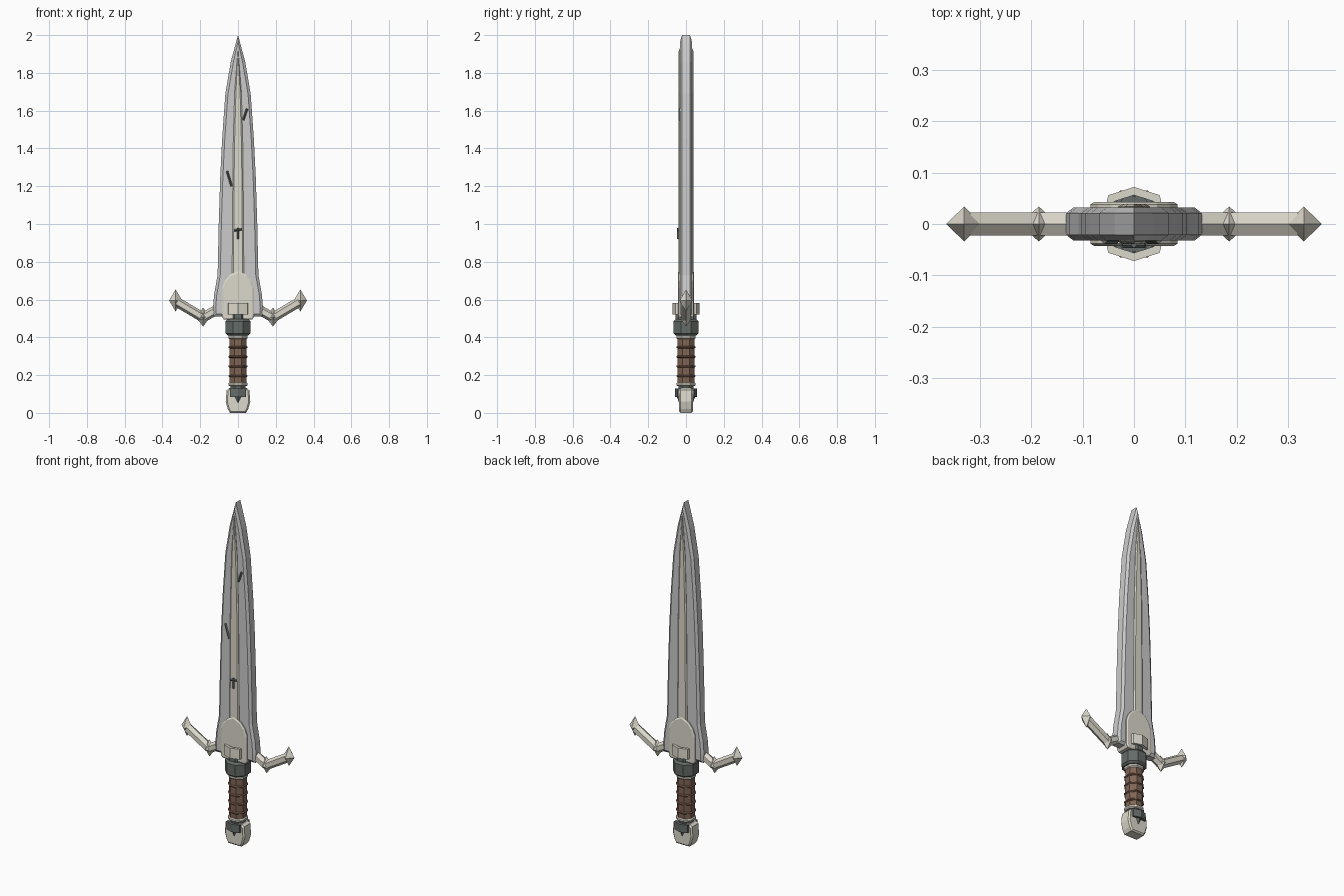
import bpy, bmesh, math
from mathutils import Vector, Matrix

if "Cube" in bpy.data.objects:
    bpy.data.objects.remove(bpy.data.objects["Cube"])

COLOURS = {"steel": (0.55, 0.55, 0.57, 1), "bone": (0.72, 0.69, 0.60, 1),
           "iron": (0.13, 0.15, 0.14, 1), "leather": (0.22, 0.13, 0.09, 1)}
MATS = {}
for key, colour in COLOURS.items():
    MATS[key] = bpy.data.materials.new(key)
    MATS[key].diffuse_color = colour


def finish(name, bm, mat):
    bmesh.ops.recalc_face_normals(bm, faces=bm.faces)
    mesh = bpy.data.meshes.new(name)
    bm.to_mesh(mesh)
    bm.free()
    mesh.materials.append(MATS[mat])
    ob = bpy.data.objects.new(name, mesh)
    bpy.context.collection.objects.link(ob)
    return ob


def loft(name, rings, mat, closed=False):
    """Skin a list of equal-length point rings, capped or joined end to end."""
    bm = bmesh.new()
    vs = [[bm.verts.new(p) for p in r] for r in rings]
    n = len(rings[0])
    pairs = list(zip(vs, vs[1:] + vs[:1])) if closed else list(zip(vs, vs[1:]))
    for a, b in pairs:
        for i in range(n):
            j = (i + 1) % n
            bm.faces.new((a[i], a[j], b[j], b[i]))
    if not closed:
        bm.faces.new(vs[0])
        bm.faces.new(vs[-1])
    return finish(name, bm, mat)


def inset(pts, d):
    """Move a counter-clockwise outline inward by d, with limited mitres."""
    out = []
    for i, p in enumerate(pts):
        p, a, b = Vector(p), Vector(pts[i - 1]), Vector(pts[(i + 1) % len(pts)])
        e, f = (p - a).normalized(), (b - p).normalized()
        m = (Vector((-e.y, e.x)) + Vector((-f.y, f.x))).normalized()
        out.append(p + m * min(d / max(m.dot(Vector((-e.y, e.x))), 0.05), 2.5 * d))
    return out


def plate(name, half, edge, face, d, mat):
    """Bevelled flat plate from the right half of an outline, bottom to top."""
    pts = half + [(-x, z) for x, z in reversed(half) if x > 1e-6]
    inner = inset(pts, d)
    rings = [[(p[0], y, p[1]) for p in ps] for ps, y in
             ((inner, -face), (pts, -edge), (pts, edge), (inner, face))]
    return loft(name, rings, mat)


def octagon(r, z, sy=1.0):
    k = r / math.cos(math.pi / 8)
    return [(k * math.cos((i + .5) * math.pi / 4), sy * k * math.sin((i + .5) * math.pi / 4), z)
            for i in range(8)]


def turned(name, profile, mat, sy=1.0):
    return loft(name, [octagon(r, z, sy) for r, z in profile], mat)


def band(name, outer, k, z0, z1, mat):
    """Hollow band from an outline seen from above."""
    ring = lambda s, z: [(x * s, y * s, z) for x, y in outer]
    return loft(name, [ring(1, z0), ring(1, z1), ring(k, z1), ring(k, z0)], mat, closed=True)


def diamond(name, c, sx, sy, sz, mat, tilt=0):
    bm = bmesh.new()
    rot = Matrix.Rotation(tilt, 3, 'Y')
    P = lambda x, y, z: bm.verts.new(Vector(c) + rot @ Vector((x, y, z)))
    mid = [P(sx, 0, 0), P(0, sy, 0), P(-sx, 0, 0), P(0, -sy, 0)]
    for tip in (P(0, 0, sz), P(0, 0, -sz)):
        for i in range(4):
            bm.faces.new((mid[i], mid[(i + 1) % 4], tip))
    return finish(name, bm, mat)


def bar(name, a, b, r, mat, sides=6):
    """Straight faceted rod from a to b."""
    a, b = Vector(a), Vector(b)
    d = (b - a).normalized()
    v = Vector((0, 1, 0))
    u = d.cross(v)
    ring = lambda c: [c + r * (math.cos(t) * u + math.sin(t) * v) for t in
                      [2 * math.pi * i / sides for i in range(sides)]]
    return loft(name, [ring(a), ring(b)], mat)


# Blade, raised spine and arched root plate
plate("blade", [(.128, .51), (.132, .56), (.126, .63), (.108, .73), (.102, 1.0), (.094, 1.25),
                (.084, 1.45), (.067, 1.69), (.038, 1.86), (0, 2.0)], .021, .032, .014, "steel")
plate("blade_spine", [(.032, .60), (.03, .9), (.026, 1.4), (.018, 1.7), (0, 1.93)],
      .034, .039, .007, "bone")
plate("root_plate", [(.075, .495), (.085, .51), (.085, .66), (.07, .70), (.045, .73), (0, .752)],
      .038, .043, .008, "bone")

# Battle marks on the front face
for i, (x0, z0, x1, z1, y) in enumerate([(.048, 1.61, .027, 1.55, -.033), (-.058, 1.28, -.034, 1.20, -.033),
                                         (0, .98, 0, .92, -.041), (-.022, .965, .022, .972, -.041)]):
    bar(f"blade_mark_{i}", (x0, y, z0), (x1, y, z1), .006, "iron", 4)

# Guard arms with spiked joints, mirrored left and right
for s, side in ((1, "right"), (-1, "left")):
    bar(f"guard_inner_{side}", (s * .07, 0, .57), (s * .185, 0, .505), .026, "bone")
    bar(f"guard_outer_{side}", (s * .185, 0, .505), (s * .325, 0, .588), .026, "bone")
    diamond(f"guard_joint_{side}", (s * .185, 0, .507), .038, .034, .05, "bone")
    diamond(f"guard_tip_{side}", (s * .33, 0, .595), .035, .034, .058, "bone")

# Collar, its core and the clasp band around it
turned("collar", [(.054, .41), (.065, .42), (.065, .485), (.055, .497)], "iron")
turned("collar_core", [(.042, .48), (.042, .555)], "iron", 1.3)
clasp = [(.056, .03), (.05, .056), (0, .072), (-.05, .056), (-.056, .03),
         (-.056, -.03), (-.05, -.056), (0, -.072), (.05, -.056), (.056, -.03)]
band("clasp", clasp, .78, .522, .582, "bone")

# Grip with wrap cords and end rings
turned("grip", [(.044, .15), (.046, .28), (.044, .41)], "leather")
for i in range(4):
    z = .195 + i * .051
    turned(f"grip_cord_{i}", [(.046, z - .006), (.051, z - .002), (.051, z + .002), (.046, z + .006)], "leather")
for z, label in ((.402, "upper"), (.152, "lower")):
    turned(f"grip_ring_{label}", [(.046, z - .01), (.051, z - .005), (.051, z + .005), (.046, z + .01)], "bone")

# Pommel with its iron clasp and small spikes
turned("pommel_neck", [(.04, .10), (.04, .15)], "iron")
plate("pommel", [(.042, 0.0), (.054, .02), (.065, .06), (.06, .12), (.045, .132)], .028, .036, .008, "bone")
band("pommel_clasp", [(x * .83, y * .8) for x, y in clasp], .6, .085, .13, "iron")
for s, side in ((-1, "front"), (1, "back")):
    diamond(f"pommel_spike_{side}", (0, s * .036, .09), .018, .014, .038, "iron")

for m in bpy.data.materials:
    if m.users and not m.is_grease_pencil:
        m.use_nodes = True
        m.node_tree.nodes["Principled BSDF"].inputs["Base Color"].default_value = m.diffuse_color
